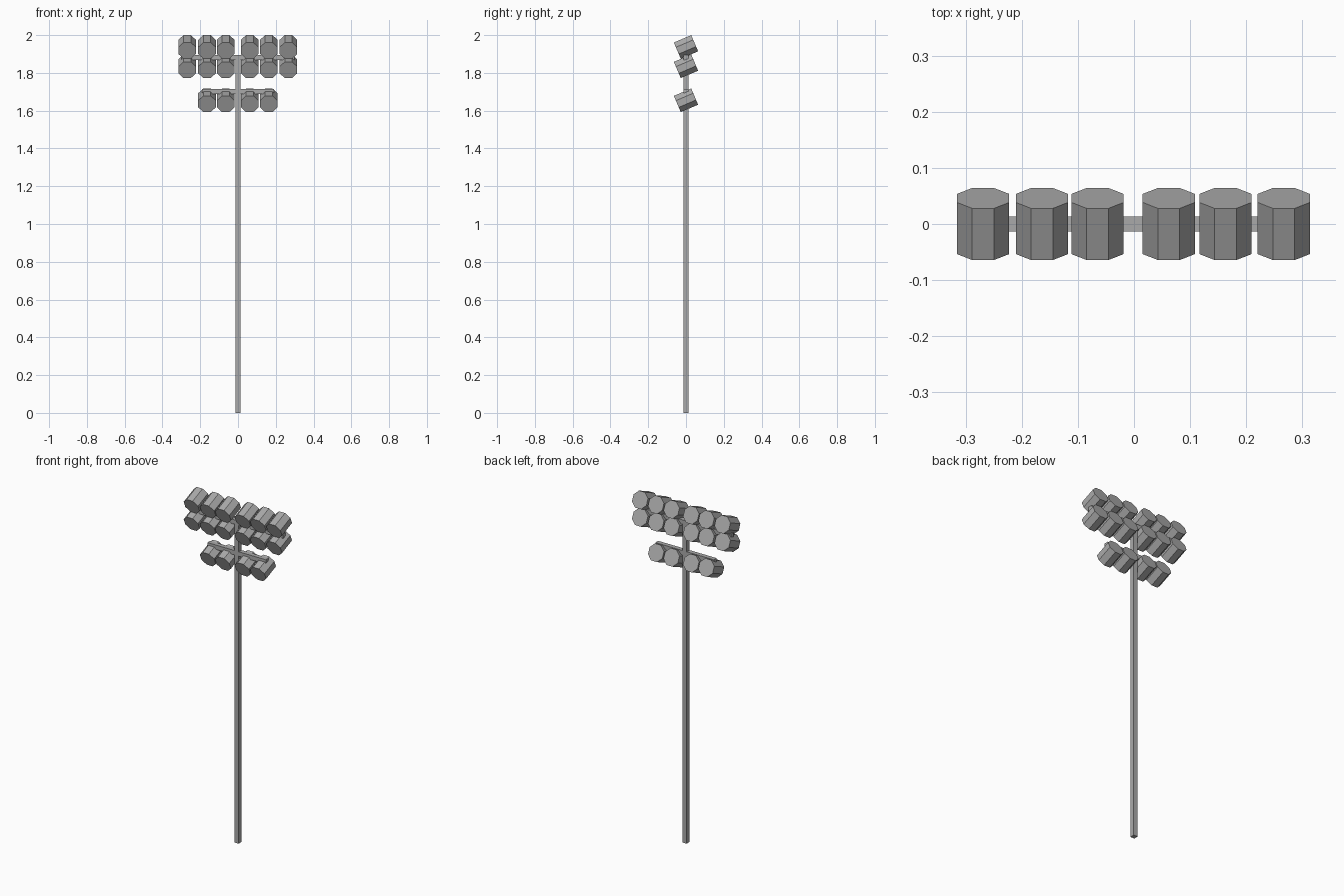
import bpy, math
from mathutils import Matrix

if "Cube" in bpy.data.objects:
    bpy.data.objects.remove(bpy.data.objects["Cube"])

grey = bpy.data.materials.new("galvanised_grey")
grey.diffuse_color = (0.40, 0.40, 0.40, 1)
grey.use_nodes = True
grey.node_tree.nodes["Principled BSDF"].inputs["Base Color"].default_value = grey.diffuse_color


def box(name, size, centre):
    bpy.ops.mesh.primitive_cube_add(size=1, location=centre)
    ob = bpy.context.object
    ob.name = name
    ob.data.transform(Matrix.Diagonal((*size, 1)))
    ob.data.materials.append(grey)


def lamp(name, x, z):
    # eight-sided drum, flat side up, front face tipped towards the ground
    bpy.ops.mesh.primitive_cylinder_add(vertices=8, radius=0.0505, depth=0.1)
    ob = bpy.context.object
    ob.name = name
    ob.data.transform(Matrix.Rotation(math.radians(90 + 23), 4, 'X')
                      @ Matrix.Rotation(math.radians(22.5), 4, 'Z'))
    ob.location = (x, 0, z)
    ob.data.materials.append(grey)


# square mast and two cross arms
box("mast", (0.027, 0.027, 1.89), (0, 0, 0.945))
box("upper_arm", (0.60, 0.026, 0.026), (0, 0, 1.882))
box("lower_arm", (0.38, 0.026, 0.026), (0, 0, 1.702))

# lamp rows: (name, centre height, lamp positions)
wide = (-0.269, -0.164, -0.065, 0.062, 0.163, 0.267)
rows = (("top", 1.9375, wide), ("middle", 1.835, wide), ("bottom", 1.655, wide[1:5]))
for row, z, xs in rows:
    for i, x in enumerate(xs):
        lamp(f"{row}_lamp_{i + 1}", x, z)
